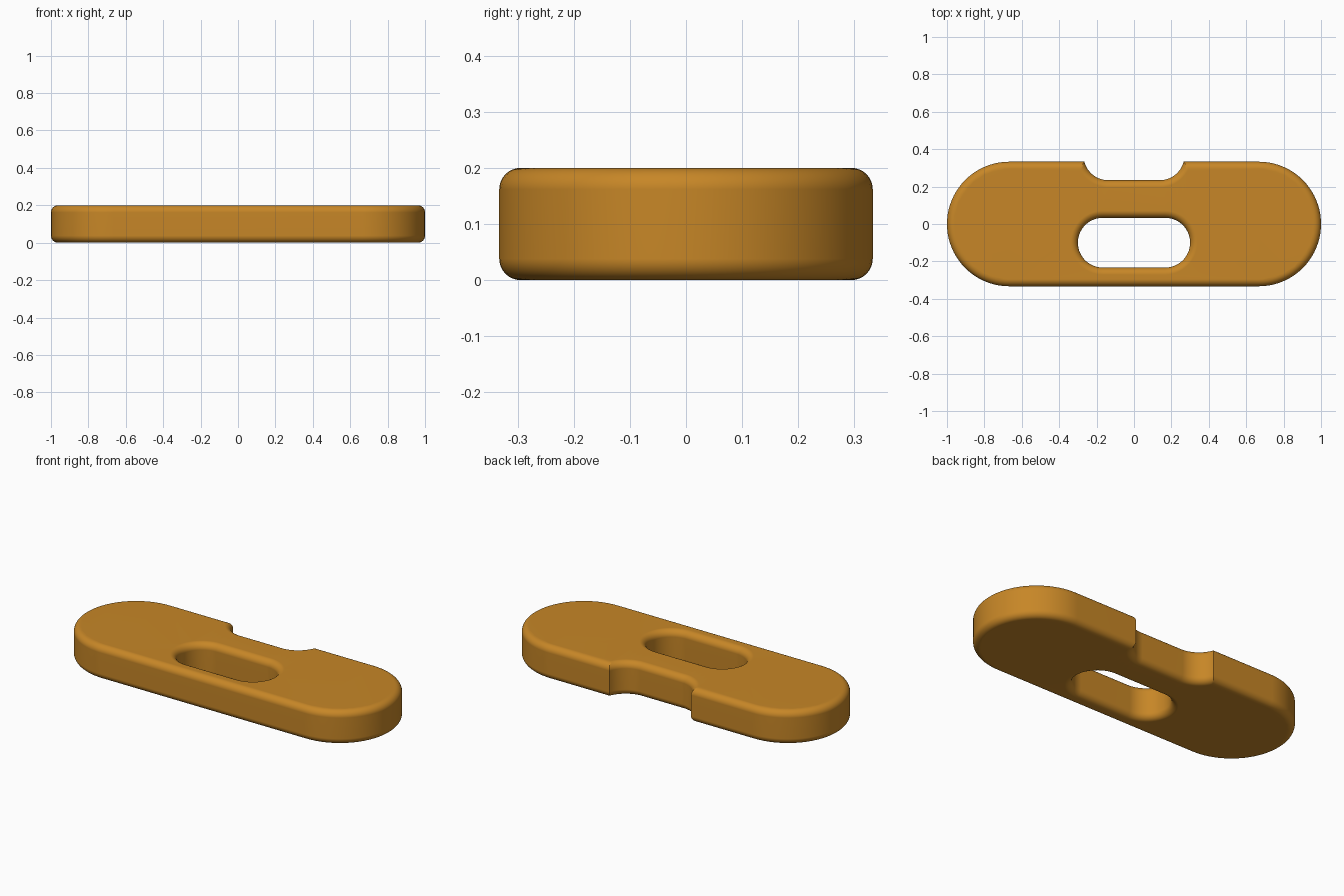
import bpy, bmesh, math

if "Cube" in bpy.data.objects:
    bpy.data.objects.remove(bpy.data.objects["Cube"])

END_X, END_R = 0.667, 0.333                 # rounded ends of the plate
SLOT_X, SLOT_Y, SLOT_R = 0.167, -0.10, 0.133  # through slot
NOTCH_X, NOTCH_Y, NOTCH_R = 0.137, 0.367, 0.133  # notch in the back edge
HEIGHT, FILLET, STEPS = 0.2, 0.038, 8


def arc(cx, cy, r, a0, a1, n):
    return [(cx + r * math.cos(a0 + (a1 - a0) * i / n),
             cy + r * math.sin(a0 + (a1 - a0) * i / n)) for i in range(n + 1)]


def outer_loop(d):
    """Plate outline with the notch, shrunk by d."""
    h = math.pi / 2
    r, nr = END_R - d, NOTCH_R + d
    a = math.asin((r - NOTCH_Y) / nr)       # where the notch meets the back edge
    pts = arc(END_X, 0, r, -h, h, 40)
    pts += arc(NOTCH_X, NOTCH_Y, nr, a, -h, 16)
    pts += arc(-NOTCH_X, NOTCH_Y, nr, -h, -math.pi - a, 16)
    pts += arc(-END_X, 0, r, h, 3 * h, 40)
    return pts


def slot_loop(d):
    """Slot outline, widened by d."""
    h = math.pi / 2
    return (arc(SLOT_X, SLOT_Y, SLOT_R + d, -h, h, 28)
            + arc(-SLOT_X, SLOT_Y, SLOT_R + d, h, 3 * h, 28))


# rounded wall section as (inset, height) pairs, bottom to top
quarter = [(FILLET * (1 - math.cos(t)), FILLET * (1 - math.sin(t)))
           for t in (math.pi / 2 * i / STEPS for i in range(STEPS + 1))]
section = quarter[::-1] + [(d, HEIGHT - z) for d, z in quarter]

bm = bmesh.new()
caps = [[], []]
for outline in (outer_loop, slot_loop):
    rings = [[bm.verts.new((x, y, z)) for x, y in outline(d)] for d, z in section]
    n = len(rings[0])
    for lo, hi in zip(rings, rings[1:]):
        for i in range(n):
            j = (i + 1) % n
            bm.faces.new((lo[i], lo[j], hi[j], hi[i]))
    for cap, ring in zip(caps, (rings[0], rings[-1])):
        cap += [bm.edges.get((ring[i], ring[(i + 1) % n])) for i in range(n)]

# flat top and bottom around the slot
for cap in caps:
    bmesh.ops.triangle_fill(bm, use_beauty=True, use_dissolve=False, edges=cap)
bmesh.ops.recalc_face_normals(bm, faces=bm.faces[:])

mesh = bpy.data.meshes.new("slotted_plate")
bm.to_mesh(mesh)
bm.free()
plate = bpy.data.objects.new("slotted_plate", mesh)
bpy.context.collection.objects.link(plate)

amber = bpy.data.materials.new("amber")
amber.diffuse_color = (0.57, 0.24, 0.02, 1)
amber.use_nodes = True
amber.node_tree.nodes["Principled BSDF"].inputs["Base Color"].default_value = amber.diffuse_color
mesh.materials.append(amber)

# smooth walls and fillets, crisp notch corners, flat caps
bpy.context.view_layer.objects.active = plate
plate.select_set(True)
bpy.ops.object.shade_smooth_by_angle(angle=math.radians(35))
weighted = plate.modifiers.new("flat_caps", 'WEIGHTED_NORMAL')
weighted.keep_sharp = True
